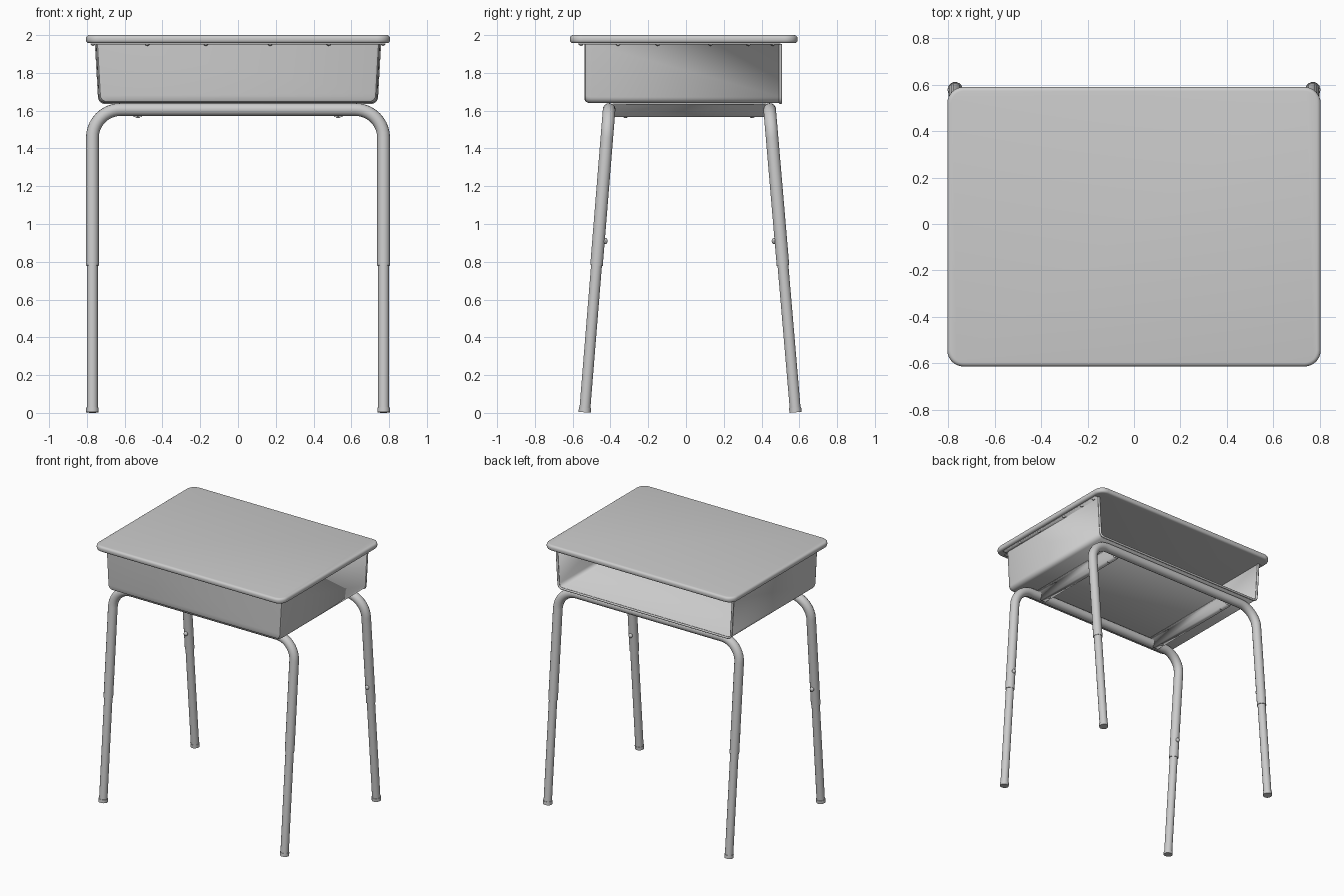
import bpy, bmesh, math
from mathutils import Vector

if "Cube" in bpy.data.objects:
    bpy.data.objects.remove(bpy.data.objects["Cube"])

GREY = bpy.data.materials.new("plain_grey")
GREY.use_nodes = True
GREY.diffuse_color = (0.6, 0.6, 0.6, 1)
GREY.node_tree.nodes["Principled BSDF"].inputs["Base Color"].default_value = (0.6, 0.6, 0.6, 1)


def add(name, mesh, angle=35):
    """Link a mesh as a named part with the shared finish."""
    ob = bpy.data.objects.new(name, mesh)
    bpy.context.collection.objects.link(ob)
    mesh.materials.clear()
    mesh.materials.append(GREY)
    bpy.ops.object.select_all(action='DESELECT')
    ob.select_set(True)
    bpy.context.view_layer.objects.active = ob
    bpy.ops.object.shade_smooth_by_angle(angle=math.radians(angle))
    return ob


def from_bmesh(name, bm):
    bmesh.ops.recalc_face_normals(bm, faces=bm.faces[:])
    mesh = bpy.data.meshes.new(name)
    bm.to_mesh(mesh)
    bm.free()
    return add(name, mesh)


def tube(name, points, radius):
    """Round bar swept along a path, with closed ends."""
    cu = bpy.data.curves.new(name + "_path", 'CURVE')
    cu.dimensions = '3D'
    cu.bevel_depth, cu.bevel_resolution, cu.use_fill_caps = radius, 5, True
    sp = cu.splines.new('POLY')
    sp.points.add(len(points) - 1)
    for p, co in zip(sp.points, points):
        p.co = (*co, 1)
    path = bpy.data.objects.new(name + "_path", cu)
    bpy.context.collection.objects.link(path)
    bpy.context.view_layer.update()
    mesh = bpy.data.meshes.new_from_object(path)
    bpy.data.objects.remove(path)
    return add(name, mesh)


def dome(name, location, radius, scale=(1, 1, 1)):
    bm = bmesh.new()
    bmesh.ops.create_uvsphere(bm, u_segments=12, v_segments=8, radius=radius)
    bmesh.ops.scale(bm, vec=scale, verts=bm.verts)
    bmesh.ops.translate(bm, vec=location, verts=bm.verts)
    return from_bmesh(name, bm)


# Desk top: rounded corners, then a soft rolled rim
bm = bmesh.new()
bmesh.ops.create_cube(bm, size=1)
bmesh.ops.scale(bm, vec=(1.61, 1.205, 0.043), verts=bm.verts)
bmesh.ops.translate(bm, vec=(0, -0.012, 1.9785), verts=bm.verts)
uprights = [e for e in bm.edges if abs(e.verts[0].co.z - e.verts[1].co.z) > 0.01]
bmesh.ops.bevel(bm, geom=uprights, offset=0.07, segments=8, profile=0.5, affect='EDGES')
rim = [e for e in bm.edges if abs(e.verts[0].co.z - e.verts[1].co.z) < 0.001]
bmesh.ops.bevel(bm, geom=rim, offset=0.017, segments=4, profile=0.5, affect='EDGES')
from_bmesh("desk_top", bm)

# Book box: folded sheet, closed at the front, open at the back
TOP, BOTTOM, FILLET = 1.953, 1.643, 0.03


def box_section(inset):
    """Tapered U outline from the left rim to the right rim."""
    half = []
    cx, cz = 0.734 - inset - FILLET, BOTTOM + inset + FILLET
    half.append((0.75 - inset, TOP))
    for i in range(6):
        a = math.radians(18 * i)
        half.append((cx + FILLET * math.cos(a), cz - FILLET * math.sin(a)))
    return half + [(-x, z) for x, z in reversed(half)]


bm = bmesh.new()
rings = []
for y, inset in ((-0.535, 0.018), (-0.53, 0.008), (-0.518, 0.002), (-0.5, 0), (0.5, 0)):
    rings.append([bm.verts.new((x, y, z)) for x, z in box_section(inset)])
for a, b in zip(rings, rings[1:]):
    for i in range(len(a) - 1):
        bm.faces.new((a[i], a[i + 1], b[i + 1], b[i]))
bm.faces.new(rings[0])
# rim flanges that carry the top
for end, s in ((0, 1), (-1, -1)):
    lip = [bm.verts.new((s * 0.782, r[end].co.y, TOP)) for r in rings]
    for i in range(len(rings) - 1):
        bm.faces.new((rings[i][end], rings[i + 1][end], lip[i + 1], lip[i]))
front = [bm.verts.new((s * 0.74, -0.572, TOP)) for s in (-1, 1)]
bm.faces.new((rings[0][0], rings[0][-1], front[0], front[1]))
box = from_bmesh("book_box", bm)
sheet = box.modifiers.new("sheet_thickness", 'SOLIDIFY')
sheet.thickness, sheet.offset = 0.007, 0

# Rolled hem round the open back
tube("back_hem", [(x, 0.5, z) for x, z in box_section(0)], 0.008)

# Two support channels between the frames
for side, s in (("left", 1), ("right", -1)):
    bm = bmesh.new()
    prof = [(-0.05, 1.634), (-0.026, 1.634), (-0.02, 1.568),
            (0.02, 1.568), (0.026, 1.634), (0.05, 1.634)]
    ends = [[bm.verts.new((s * 0.53 + x, y, z)) for x, z in prof] for y in (-0.39, 0.425)]
    for i in range(len(prof) - 1):
        bm.faces.new((ends[0][i], ends[0][i + 1], ends[1][i + 1], ends[1][i]))
    rail = from_bmesh(side + "_support_channel", bm)
    mod = rail.modifiers.new("sheet_thickness", 'SOLIDIFY')
    mod.thickness, mod.offset = 0.006, 0
    for k, y in enumerate((-0.32, 0.35)):
        dome(f"{side}_channel_rivet_{k}", (s * 0.53, y, 1.566), 0.012, (1, 1, 0.4))

# Leg frames: bent upper tube, sliding lower legs, feet and bolts
LEG_X, BAR_Z, BEND = 0.771, 1.606, 0.15
for name, y_top, y_foot in (("front", -0.407, -0.537), ("back", 0.443, 0.58)):
    def at(x, z):
        return Vector((x, y_foot + (y_top - y_foot) * z / BAR_Z, z))

    half = [at(LEG_X, 0.78)]
    for i in range(11):
        a = math.radians(9 * i)
        half.append(at(LEG_X - BEND + BEND * math.cos(a), BAR_Z - BEND + BEND * math.sin(a)))
    mirror = [Vector((-p.x, p.y, p.z)) for p in reversed(half)]
    tube(name + "_frame", half + mirror, 0.034)
    inward = 1 if y_top < 0 else -1
    for side, s in (("left", 1), ("right", -1)):
        x = s * LEG_X
        tube(f"{name}_{side}_lower_leg", [at(x, 0.02), at(x, 0.9)], 0.0295)
        tube(f"{name}_{side}_foot", [at(x, 0.003), at(x, 0.028)], 0.033)
        bolt = at(x, 0.91) + Vector((0, inward * 0.036, 0))
        dome(f"{name}_{side}_bolt", bolt, 0.016, (1, 0.8, 1))

# Screws under the top
spots = [(x, -0.555) for x in (-0.48, -0.17, 0.17, 0.48)]
spots += [(s * 0.768, y) for s in (-1, 1) for y in (-0.36, -0.15, 0.13, 0.33, 0.46)]
for i, (x, y) in enumerate(spots):
    dome(f"top_screw_{i}", (x, y, 1.95), 0.011, (1, 1, 0.6))
